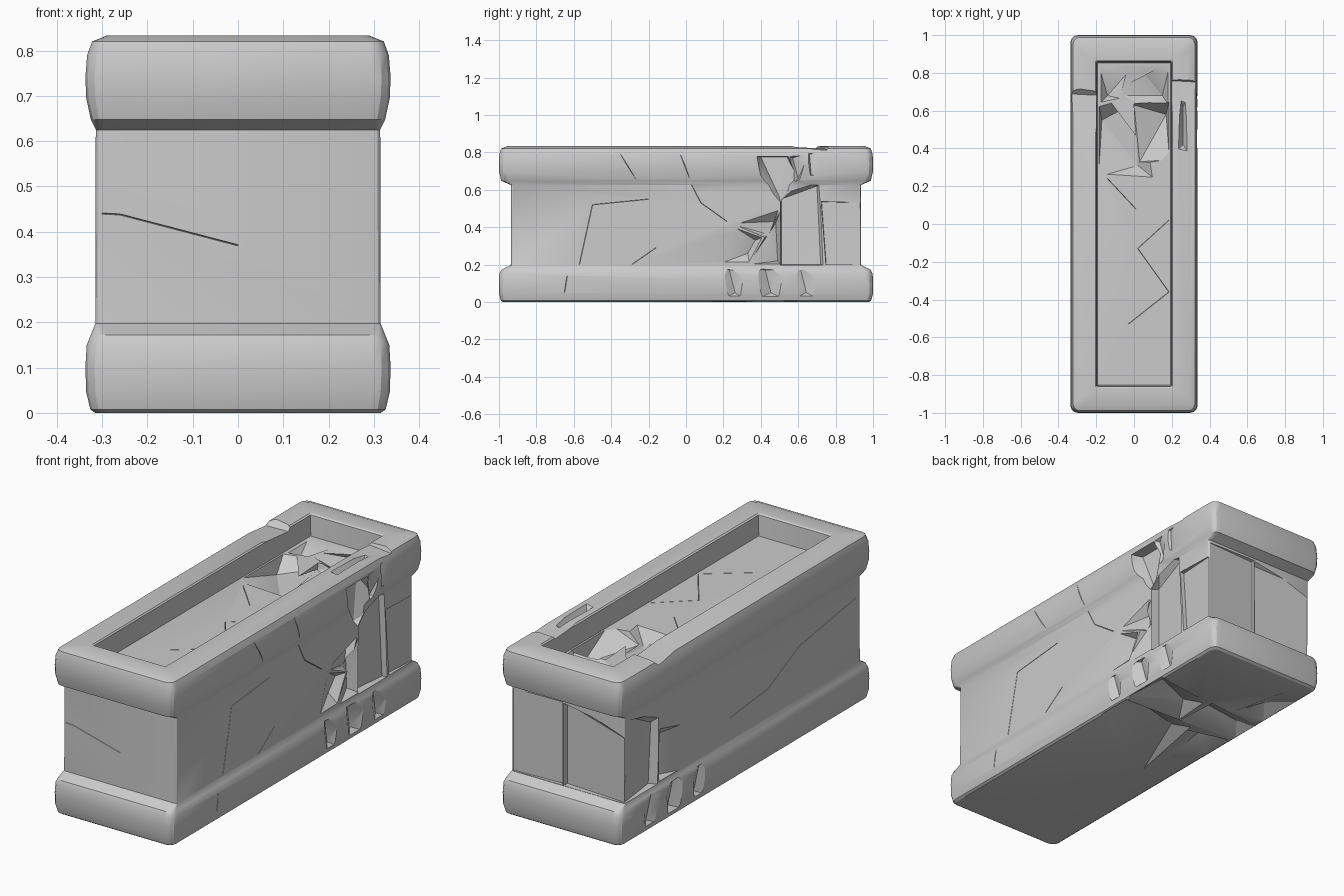
import bpy, bmesh, math
from mathutils import Vector


def ring(bm, hx, hy, z, r, n=3):
    """Rounded rectangle loop of vertices."""
    vs = []
    for i, (sx, sy) in enumerate([(1, 1), (-1, 1), (-1, -1), (1, -1)]):
        for k in range(n + 1):
            a = math.pi / 2 * (i + k / n)
            vs.append(bm.verts.new((sx * (hx - r) + r * math.cos(a),
                                    sy * (hy - r) + r * math.sin(a), z)))
    return vs


def finish(bm, name):
    bmesh.ops.recalc_face_normals(bm, faces=bm.faces)
    me = bpy.data.meshes.new(name)
    bm.to_mesh(me)
    bm.free()
    ob = bpy.data.objects.new(name, me)
    bpy.context.collection.objects.link(ob)
    return ob


# Whole stone block as one profile: base band, body, rim, sunken top
FLOOR = .722
PROFILE = [
    (.315, .978, 0, .03), (.326, .990, .008, .035), (.335, 1, .045, .04),
    (.337, 1, .10, .04), (.334, .998, .15, .04), (.325, .988, .172, .035),
    (.315, .937, .197, .012), (.314, .935, .625, .012),
    (.325, .988, .648, .035), (.335, .999, .695, .04), (.337, 1, .74, .04),
    (.333, .998, .79, .04), (.322, .988, .82, .035), (.29, .955, .833, .03),
    (.205, .868, .830, .006), (.198, .86, .824, .005), (.194, .853, FLOOR, .004)]
bm = bmesh.new()
loops = [ring(bm, *p) for p in PROFILE]
for a, b in zip(loops, loops[1:]):
    n = len(a)
    for i in range(n):
        bm.faces.new((a[i], a[(i + 1) % n], b[(i + 1) % n], b[i]))
bm.faces.new(loops[0])
bm.faces.new(loops[-1])
block = finish(bm, "stone_trough")


def cut(cutter):
    m = block.modifiers.new("cut", 'BOOLEAN')
    m.operation, m.solver, m.object = 'DIFFERENCE', 'EXACT', cutter
    dg = bpy.context.evaluated_depsgraph_get()
    me = bpy.data.meshes.new_from_object(block.evaluated_get(dg))
    block.modifiers.clear()
    block.data = me
    bpy.data.objects.remove(cutter)


def chip(*pts):
    """Knock out a faceted chunk: convex hull of the points."""
    bm = bmesh.new()
    for p in pts:
        bm.verts.new(p)
    res = bmesh.ops.convex_hull(bm, input=bm.verts)
    bmesh.ops.delete(bm, geom=[v for v in res["geom_interior"]
                               if isinstance(v, bmesh.types.BMVert)], context='VERTS')
    cut(finish(bm, "chip_cutter"))


def crack(normal, pts, w=.003, d=.006):
    """Thin groove along a polyline lying on a face."""
    nrm = Vector(normal)
    for p, q in zip(pts, pts[1:]):
        p, q = Vector(p), Vector(q)
        s = (q - p).normalized().cross(nrm) * w
        bm = bmesh.new()
        for e in (p, q):
            for v in (e + s + nrm * .01, e - s + nrm * .01, e - nrm * d):
                bm.verts.new(v)
        bmesh.ops.convex_hull(bm, input=bm.verts)
        cut(finish(bm, "crack_cutter"))


# Collapsed end of the sunken floor
chip((-.188, .25, .74), (.12, .23, .74), (.02, .31, .66), (-.188, .64, .74),
     (.0, .64, .69), (-.17, .55, .65))
chip((.02, .31, .74), (.188, .34, .74), (.188, .66, .74), (.0, .64, .74),
     (.03, .33, .67), (.17, .58, .63), (.0, .63, .69))
chip((.0, .62, .74), (.188, .62, .74), (.188, .84, .74), (-.12, .68, .74),
     (.15, .68, .66), (.05, .8, .70))
chip((-.188, .63, .74), (-.188, .845, .74), (-.05, .66, .74), (.0, .84, .74), (-.14, .68, .68))

# Broken right side of the body
chip((.33, .16, .197), (.33, .23, .42), (.33, .42, .35), (.33, .34, .2), (.27, .33, .26), (.28, .37, .33))
chip((.33, .23, .42), (.33, .5, .51), (.33, .44, .33), (.28, .41, .37), (.27, .47, .43), (.28, .44, .35))
chip((.33, .33, .2), (.33, .51, .5), (.33, .42, .35), (.33, .51, .2), (.26, .49, .22), (.26, .48, .42))
chip((.36, .5, .195), (.36, .5, .52), (.36, .62, .64), (.36, .73, .63), (.36, .76, .195),
     (.272, .51, .2), (.272, .51, .55), (.29, .70, .62), (.295, .72, .2))
chip((.34, .72, .54), (.34, .97, .53), (.34, .97, .2), (.34, .745, .2),
     (.295, .725, .535), (.313, .96, .53), (.313, .96, .2), (.295, .75, .2))
# Broken right side of the rim
chip((.36, .37, .78), (.36, .55, .78), (.36, .40, .62), (.36, .5, .50), (.36, .62, .62),
     (.28, .40, .775), (.28, .54, .775), (.29, .5, .56))
chip((.36, .54, .79), (.36, .66, .80), (.36, .62, .64), (.36, .54, .60), (.315, .57, .77), (.31, .60, .66))
chip((.36, .64, .81), (.36, .79, .81), (.36, .78, .66), (.36, .65, .66), (.322, .66, .79), (.325, .67, .68))
chip((.23, .39, .84), (.285, .38, .84), (.28, .66, .84), (.24, .68, .84), (.26, .42, .80), (.26, .62, .80))
chip((.36, .50, .85), (.36, .77, .85), (.17, .50, .85), (.17, .77, .85),
     (.36, .75, .81), (.17, .76, .82), (.36, .58, .830), (.17, .58, .830))

# Broken left side: rim, body
chip((-.36, .40, .85), (-.17, .40, .85), (-.36, .70, .85), (-.26, .73, .85), (-.17, .69, .85),
     (-.36, .69, .80), (-.17, .68, .81), (-.36, .48, .829), (-.17, .48, .829))
chip((-.34, .40, .43), (-.34, .43, .195), (-.34, .68, .195), (-.34, .68, .5), (-.28, .64, .22), (-.28, .62, .42))
chip((-.34, .66, .195), (-.34, .66, .55), (-.34, .97, .62), (-.34, .97, .195),
     (-.28, .68, .50), (-.30, .85, .59), (-.28, .7, .2), (-.31, .94, .2))
# Broken back face, deepest along the seam
chip((.03, .96, .197), (.03, .96, .62), (-.33, .96, .56), (-.33, .96, .197),
     (.02, .91, .2), (.02, .91, .60), (-.31, .93, .52), (-.31, .93, .2))
chip((.33, .97, .197), (.33, .97, .62), (.03, .97, .625), (.03, .97, .197),
     (.305, .933, .61), (.03, .92, .61), (.03, .92, .2), (.305, .933, .2))

# Base chipped on both sides
for y0, y1, x in [(.16, .34, .318), (.34, .55, .308), (.53, .74, .32)]:
    for s, o in ((1, 0), (-1, .12)):
        a, b = y0 + o, y1 + o
        m = a * .6 + b * .4
        chip((s * .36, a, .19), (s * .36, b, .18), (s * .36, b - .02, .01), (s * .36, a + .03, .01),
             (s * x, m, .17), (s * (x - .008), m + .03, .05))
# Broken underside: broad shallow facets
chip((.36, .09, -.02), (-.22, -.27, -.02), (-.1, .36, -.02), (.36, .34, -.02), (.22, .28, .06), (-.05, .22, .05))
chip((-.22, -.27, -.02), (-.36, .14, -.02), (-.36, .38, -.02), (-.05, .3, -.02), (-.2, .26, .05))
chip((.36, .3, -.02), (-.02, .3, -.02), (.0, .58, -.02), (.36, .63, -.02), (.24, .5, .07), (.06, .44, .05))
chip((.02, .3, -.02), (-.36, .33, -.02), (-.36, .56, -.02), (.0, .6, -.02), (-.08, .46, .06), (-.26, .46, .04))
chip((-.36, .54, -.02), (-.1, .52, -.02), (-.2, .96, -.02), (-.36, .92, -.02), (-.25, .68, .04))

# Hairline cracks: floor, rim, right, left, front
F = FLOOR
crack((0, 0, 1), [(.185, .02, F), (.02, -.13, F), (.185, -.36, F), (-.03, -.53, F)])
crack((0, 0, 1), [(-.14, .24, F), (.01, .08, F)])
X = .314
crack((1, 0, 0), [(X, -.2, .55), (X, -.5, .52), (X, -.57, .2)])
crack((1, 0, 0), [(X, .03, .625), (X, .08, .53), (X, .22, .43)])
crack((1, 0, 0), [(X, -.29, .2), (X, -.16, .29)])
crack((1, 0, 0), [(.336, -.35, .79), (.332, -.27, .66)])
crack((1, 0, 0), [(.336, -.03, .79), (.332, .02, .66)])
crack((1, 0, 0), [(.334, -.65, .05), (.334, -.635, .14)])
crack((-1, 0, 0), [(-X, -.9, .53), (-X, -.45, .46), (-X, -.2, .34), (-X, .1, .31)])
crack((0, -1, 0), [(-.30, -.935, .44), (-.26, -.935, .438), (0, -.935, .37)])

# Shading: smooth stone with sharp breaks
bpy.ops.object.select_all(action='DESELECT')
block.select_set(True)
bpy.context.view_layer.objects.active = block
bpy.ops.object.shade_smooth_by_angle(angle=math.radians(28))
